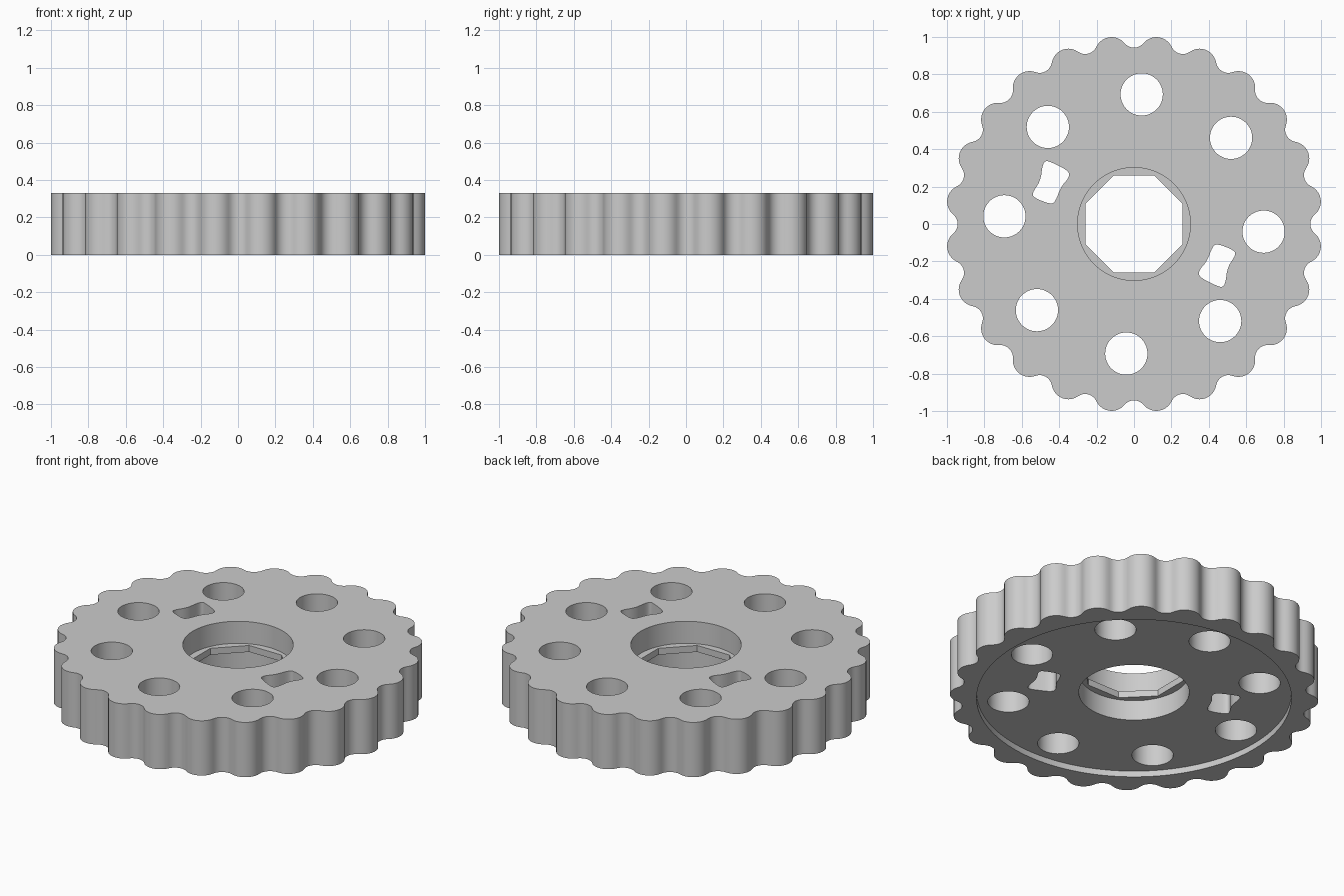
import bpy, bmesh
from math import pi, sin, cos, atan2, radians, hypot

if "Cube" in bpy.data.objects:
    bpy.data.objects.remove(bpy.data.objects["Cube"])

HEIGHT = 0.33
TEETH = 24

grey = bpy.data.materials.new("light_grey")
grey.use_nodes = True
grey.diffuse_color = (0.6, 0.6, 0.6, 1)
grey.node_tree.nodes["Principled BSDF"].inputs["Base Color"].default_value = (0.6, 0.6, 0.6, 1)


def arc(cx, cy, r, a0, a1, n):
    """Points along an arc, both ends included."""
    return [(cx + r * cos(a0 + (a1 - a0) * i / n),
             cy + r * sin(a0 + (a1 - a0) * i / n)) for i in range(n + 1)]


def circle(r, cx=0, cy=0, n=64, turn=0):
    return arc(cx, cy, r, turn, turn + 2 * pi, n)[:-1]


def rounded(points, steps=2):
    """Soften a closed outline by corner cutting."""
    for _ in range(steps):
        result = []
        for (x0, y0), (x1, y1) in zip(points, points[1:] + points[:1]):
            result += [(0.75 * x0 + 0.25 * x1, 0.75 * y0 + 0.25 * y1),
                       (0.25 * x0 + 0.75 * x1, 0.25 * y0 + 0.75 * y1)]
        points = result
    return points


def wheel_outline():
    """Round lobes joined by tangent hollows."""
    lobe_c, lobe_r, hollow_r = 0.917, 0.09, 0.066
    hollow_c = 0.943 + hollow_r
    half = pi / TEETH
    # direction from lobe centre to the next hollow centre
    swing = atan2(hollow_c * sin(half), hollow_c * cos(half) - lobe_c)
    points = []
    for i in range(TEETH):
        a = (2 * i + 1) * half
        points += arc(lobe_c * cos(a), lobe_c * sin(a), lobe_r, a - swing, a + swing, 10)
        b = a + half
        start = a + swing + pi
        end = b + half - swing + pi
        points += arc(hollow_c * cos(b), hollow_c * sin(b), hollow_r, start, end, 8)[1:-1]
    return points


def prism(name, outline, z0, z1):
    bm = bmesh.new()
    face = bm.faces.new([bm.verts.new((x, y, z0)) for x, y in outline])
    top = bmesh.ops.extrude_face_region(bm, geom=[face])
    verts = [v for v in top["geom"] if isinstance(v, bmesh.types.BMVert)]
    bmesh.ops.translate(bm, verts=verts, vec=(0, 0, z1 - z0))
    bmesh.ops.recalc_face_normals(bm, faces=bm.faces)
    mesh = bpy.data.meshes.new(name)
    bm.to_mesh(mesh)
    bm.free()
    mesh.materials.append(grey)
    obj = bpy.data.objects.new(name, mesh)
    bpy.context.collection.objects.link(obj)
    return obj


def cut(target, outline, z0=-0.1, z1=HEIGHT + 0.1):
    cutter = prism("cutter", outline, z0, z1)
    cutter.hide_render = True
    mod = target.modifiers.new("cut", "BOOLEAN")
    mod.operation = "DIFFERENCE"
    mod.solver = "EXACT"
    mod.object = cutter
    bpy.context.view_layer.objects.active = target
    bpy.ops.object.modifier_apply(modifier=mod.name)
    bpy.data.objects.remove(cutter)


wheel = prism("scalloped_wheel", wheel_outline(), 0, HEIGHT)

# shallow recess underneath
cut(wheel, circle(0.86, n=128), z1=0.036)

# octagonal shelf between two round bores
cut(wheel, circle(0.26 / cos(pi / 8), n=8, turn=pi / 8))
cut(wheel, circle(0.302), z0=0.197)
cut(wheel, circle(0.302), z1=0.158)

# ring of eight round holes
for i in range(8):
    a = radians(-3.4) + i * pi / 4
    cut(wheel, circle(0.113, 0.694 * cos(a), 0.694 * sin(a), 48))

# pair of opposite soft-cornered slots
slot = [(-0.475, 0.34), (-0.44, 0.33), (-0.35, 0.285), (-0.345, 0.25), (-0.39, 0.2),
        (-0.42, 0.12), (-0.445, 0.105), (-0.535, 0.14), (-0.545, 0.165), (-0.5, 0.23),
        (-0.49, 0.31)]
for s in (1, -1):
    cut(wheel, rounded([(s * x, s * y) for x, y in slot]))

bpy.ops.object.select_all(action="DESELECT")
wheel.select_set(True)
bpy.context.view_layer.objects.active = wheel
bpy.ops.object.shade_smooth_by_angle(angle=radians(30))
